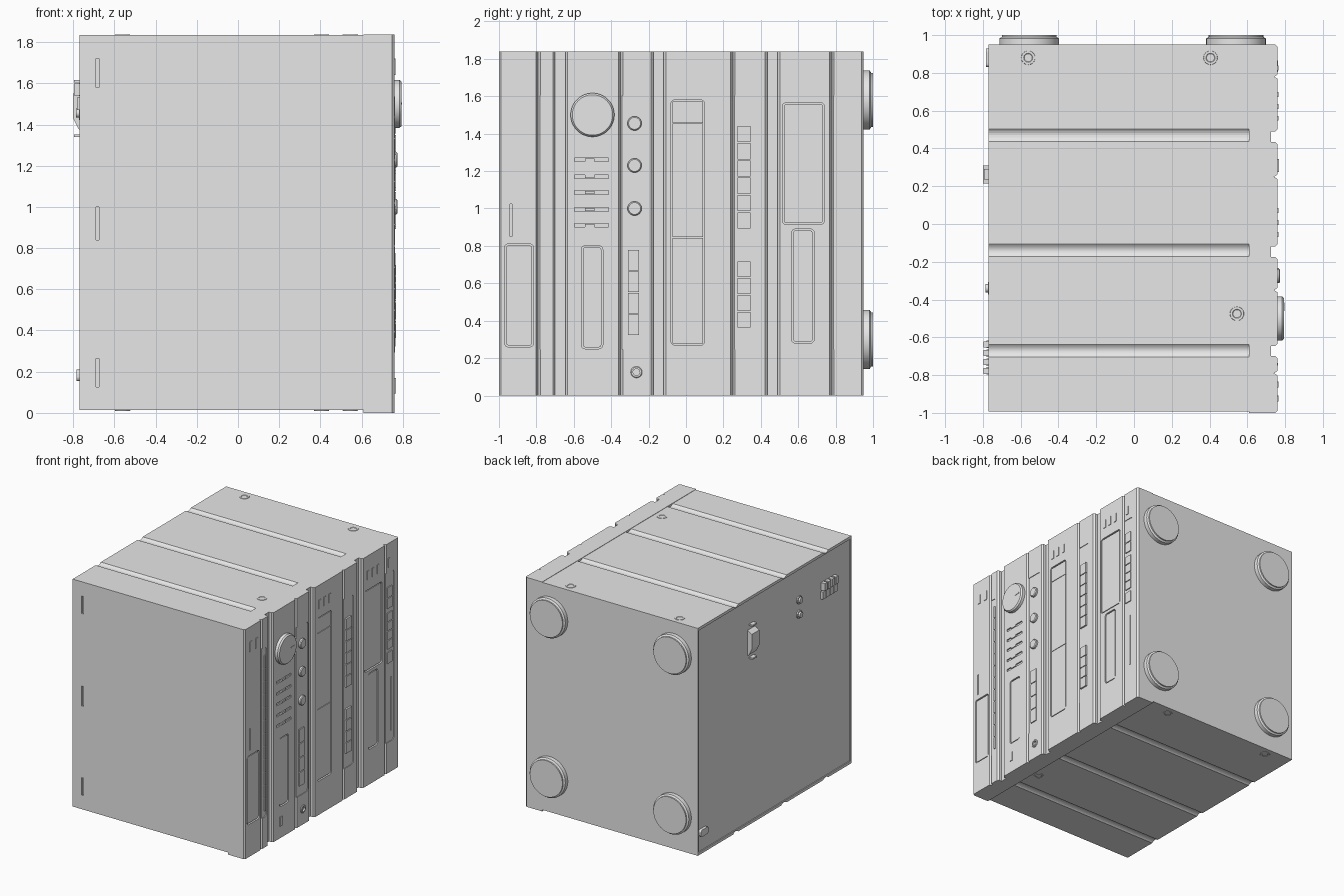
import bpy, bmesh, math
from mathutils import Vector

old = bpy.data.objects.get("Cube")
if old:
    bpy.data.objects.remove(old, do_unlink=True)

grey = bpy.data.materials.new("plain_grey")
grey.use_nodes = True
grey.diffuse_color = (0.8, 0.8, 0.8, 1)
grey.node_tree.nodes["Principled BSDF"].inputs["Base Color"].default_value = (0.8, 0.8, 0.8, 1)

FRONT, SPLIT, BACK = 0.76, 0.61, -0.77
TOP = 1.835


def finish(name, bm, smooth=False):
    bmesh.ops.recalc_face_normals(bm, faces=bm.faces)
    me = bpy.data.meshes.new(name)
    bm.to_mesh(me)
    bm.free()
    me.materials.append(grey)
    ob = bpy.data.objects.new(name, me)
    bpy.context.collection.objects.link(ob)
    if smooth:
        bpy.ops.object.select_all(action='DESELECT')
        ob.select_set(True)
        bpy.context.view_layer.objects.active = ob
        bpy.ops.object.shade_smooth_by_angle(angle=math.radians(35))
    return ob


def extrude(bm, points, direction):
    face = bm.faces.new([bm.verts.new(p) for p in points])
    new = bmesh.ops.extrude_face_region(bm, geom=[face])["geom"]
    bmesh.ops.translate(bm, vec=direction, verts=[v for v in new if isinstance(v, bmesh.types.BMVert)])


def slab(bm, y0, y1, z0, z1, x0, x1, rl=0, rr=0):
    """Rectangle in y and z, rounded on its low-y and high-y sides, spanning x0 to x1."""
    pts = []
    corners = ((y1, z1, rr, -1, -1), (y0, z1, rl, 1, -1), (y0, z0, rl, 1, 1), (y1, z0, rr, -1, 1))
    for i, (y, z, r, sy, sz) in enumerate(corners):
        steps = 5 if r else 1
        for k in range(steps):
            a = math.pi / 2 * (i + k / max(steps - 1, 1))
            pts.append((x0, y + sy * r + r * math.cos(a), z + sz * r + r * math.sin(a)))
    extrude(bm, pts, (x1 - x0, 0, 0))


def turned(bm, centre, axis, profile, n=32):
    """Stack of (radius, height) rings around an axis, closed at both ends."""
    rot = Vector((0, 0, 1)).rotation_difference(Vector(axis))
    rings = []
    for r, h in profile:
        ring = []
        for k in range(n):
            a = math.tau * k / n
            ring.append(bm.verts.new(Vector(centre) + rot @ Vector((r * math.cos(a), r * math.sin(a), h))))
        rings.append(ring)
    for lo, hi in zip(rings, rings[1:]):
        for k in range(n):
            bm.faces.new((lo[k], lo[(k + 1) % n], hi[(k + 1) % n], hi[k]))
    bm.faces.new(rings[0][::-1])
    bm.faces.new(rings[-1])


def cut(ob, bm):
    cutter = finish("cutter", bm)
    cutter.hide_render = True
    mod = ob.modifiers.new("cut", 'BOOLEAN')
    mod.operation, mod.solver, mod.object = 'DIFFERENCE', 'EXACT', cutter
    bpy.ops.object.select_all(action='DESELECT')
    ob.select_set(True)
    bpy.context.view_layer.objects.active = ob
    bpy.ops.object.modifier_apply(modifier=mod.name)
    bpy.data.objects.remove(cutter, do_unlink=True)


def stack(bm, y0, y1, z0, z1, count, x1, x0=FRONT - 0.02):
    """Column of equal buttons with narrow gaps."""
    step = (z1 - z0) / count
    for k in range(count):
        slab(bm, y0, y1, z0 + k * step + 0.003, z0 + (k + 1) * step - 0.003, x0, x1)


# Cabinet with rounded channels between the four units
channels = (-0.67, -0.14, 0.47)
top_edge = [(-0.993, TOP)]
for c in channels:
    for k in range(7):
        t = -1 + k / 3
        top_edge.append((c + 0.033 * t, TOP - 0.014 * (1 - t * t)))
top_edge.append((0.95, TOP))
mid = (TOP + 0.013) / 2
outline = top_edge + [(y, 2 * mid - z) for y, z in reversed(top_edge)]
bm = bmesh.new()
extrude(bm, [(BACK, y, z) for y, z in outline], (SPLIT - BACK, 0, 0))
cabinet = finish("cabinet", bm)
bm = bmesh.new()
slab(bm, -0.98, 0.937, 0.035, TOP - 0.022, BACK - 0.05, BACK + 0.008)
for z0, z1 in ((1.58, 1.72), (0.84, 1.0), (0.125, 0.265)):
    extrude(bm, [(-0.69, -1.05, z0), (-0.675, -1.05, z0), (-0.675, -1.05, z1), (-0.69, -1.05, z1)], (0, 0.067, 0))
cut(cabinet, bm)

# Control fascia: chamfered units, gaps between them and a fine seam in each
units = ((-1.0, -0.79, -0.70), (-0.645, -0.35, -0.175), (-0.12, 0.25, 0.435), (0.49, 0.78, 0.95))
pts = [(SPLIT, -1.0)]
for a, s, b in units:
    for i, (y, drop) in enumerate(((a, 0.035), (a, 0.012), (a + 0.012, 0), (s - 0.012, 0), (s, 0.018),
                                   (s + 0.012, 0), (b - 0.012, 0), (b, 0.012), (b, 0.035))):
        pts.append((FRONT - drop, y))
pts.append((SPLIT, 0.95))
bm = bmesh.new()
extrude(bm, [(x, y, 0) for x, y in pts], (0, 0, TOP + 0.003))
fascia = finish("fascia", bm)

windows = {"tuner_window": (-0.97, -0.815, 0.26, 0.81), "equalizer_window": (-0.56, -0.445, 0.25, 0.80),
           "cassette_door": (-0.08, 0.10, 0.27, 1.58), "disc_door": (0.515, 0.74, 0.915, 1.565),
           "disc_window": (0.565, 0.685, 0.28, 0.89)}
slider_heights = (0.91, 0.995, 1.085, 1.17, 1.26)
strip_ends = (-0.725, -0.2, 0.375, 0.89)

# Recesses in the fascia
bm = bmesh.new()
for y0, y1, z0, z1 in windows.values():
    slab(bm, y0, y1, z0, z1, FRONT - 0.014, FRONT + 0.05, 0.02, 0.02)
for (a, s, b), end in zip(units, strip_ends):
    slab(bm, s, end, 0.245, 1.605, FRONT - 0.005, FRONT + 0.05, 0, 0.025)
for z in slider_heights:
    slab(bm, -0.595, -0.415, z - 0.01, z + 0.01, FRONT - 0.01, FRONT + 0.05)
slab(bm, -0.942, -0.93, 0.85, 1.025, FRONT - 0.01, FRONT + 0.05)
turned(bm, (FRONT - 0.02, -0.265, 0.125), (1, 0, 0), [(0.019, 0), (0.019, 0.07)], 20)
cut(fascia, bm)

# Door and window panels set into their recesses
for name, (y0, y1, z0, z1) in windows.items():
    bm = bmesh.new()
    breaks = [z0 + 0.008, 0.845, 1.455, z1 - 0.008] if name == "cassette_door" else [z0 + 0.008, z1 - 0.008]
    last = len(breaks) - 2
    for k in range(last + 1):
        lo = breaks[k] + (0.002 if k else 0)
        hi = breaks[k + 1] - (0.002 if k < last else 0)
        slab(bm, y0 + 0.008, y1 - 0.008, lo, hi, FRONT - 0.016, FRONT - 0.004,
             0.013 if last == 0 else 0, 0.013 if last == 0 else 0)
    finish(name, bm)

# Small push buttons along the upper edge
bm = bmesh.new()
for y in (-0.925, -0.85):
    slab(bm, y - 0.016, y + 0.016, 1.64, 1.72, FRONT - 0.01, FRONT + 0.005, 0.004, 0.004)
for y in (-0.055, 0.008, 0.072, 0.56, 0.622, 0.685, 0.825):
    slab(bm, y - 0.013, y + 0.013, 1.65, 1.72, FRONT - 0.01, FRONT + 0.005)
finish("upper_buttons", bm)

# Button columns on the recessed strips
bm = bmesh.new()
stack(bm, -0.31, -0.25, 0.32, 0.78, 4, FRONT + 0.004)
finish("selector_buttons", bm)
bm = bmesh.new()
stack(bm, 0.275, 0.345, 0.89, 1.445, 6, FRONT + 0.008)
stack(bm, 0.275, 0.345, 0.36, 0.72, 4, FRONT + 0.008)
finish("cassette_buttons", bm)
bm = bmesh.new()
for z0, z1, n in ((1.315, 1.49, 2), (0.99, 1.285, 4), (0.875, 0.97, 1)):
    stack(bm, 0.805, 0.865, z0, z1, n, FRONT + 0.003)
slab(bm, 0.852, 0.857, 0.325, 0.755, FRONT - 0.01, FRONT)
finish("disc_buttons", bm)
bm = bmesh.new()
stack(bm, -0.748, -0.736, 0.29, 1.54, 12, FRONT + 0.003)
finish("tuner_strip_buttons", bm)

# Equalizer sliders and power switch
bm = bmesh.new()
for z in slider_heights:
    slab(bm, -0.54, -0.49, z - 0.008, z + 0.008, FRONT - 0.012, FRONT + 0.006)
finish("slider_handles", bm)
bm = bmesh.new()
slab(bm, -0.557, -0.53, 0.095, 0.17, FRONT - 0.01, FRONT + 0.006)
finish("power_switch", bm)

# Volume knob with its pointer, three tone knobs and a headphone socket
bm = bmesh.new()
turned(bm, (FRONT - 0.01, -0.5, 1.5), (1, 0, 0), [(0.117, 0), (0.117, 0.033), (0.108, 0.044)], 48)
finish("volume_knob", bm, True)
bm = bmesh.new()
slab(bm, -0.46, -0.415, 1.496, 1.506, FRONT + 0.02, FRONT + 0.037)
finish("volume_pointer", bm)
bm = bmesh.new()
for z in (1.455, 1.23, 1.0):
    turned(bm, (FRONT - 0.012, -0.275, z), (1, 0, 0), [(0.038, 0), (0.038, 0.02), (0.032, 0.026)], 24)
finish("tone_knobs", bm, True)
bm = bmesh.new()
turned(bm, (FRONT - 0.005, -0.265, 0.125), (1, 0, 0),
       [(0.02, 0), (0.031, 0), (0.031, 0.009), (0.027, 0.013), (0.018, 0.013), (0.018, -0.012)], 20)
finish("headphone_socket", bm, True)

# Four round feet
bm = bmesh.new()
for x in (-0.555, 0.54):
    for z in (0.30, 1.58):
        turned(bm, (x, 0.94, z), (0, 1, 0), [(0.158, 0), (0.158, 0.042), (0.145, 0.05), (0.145, 0.06)], 40)
finish("feet", bm, True)

# Ringed screws on both side walls
bm = bmesh.new()
for x, y in ((-0.56, 0.88), (0.405, 0.88), (0.545, -0.475)):
    for z, d in ((TOP, 1), (0.013, -1)):
        turned(bm, (x, y, z - 0.002 * d), (0, 0, d),
               [(0.038, 0), (0.036, 0.005), (0.024, 0.005), (0.021, 0.0025)], 24)
finish("side_screws", bm, True)

# Rear power inlet: tapered block between two clips
bm = bmesh.new()
extrude(bm, [(BACK + 0.02, 0.215, 1.36), (BACK - 0.005, 0.215, 1.38), (BACK - 0.03, 0.215, 1.43),
             (BACK - 0.03, 0.215, 1.55), (BACK + 0.02, 0.215, 1.58)], (0, 0.095, 0))
for z in (1.345, 1.61):
    slab(bm, 0.235, 0.29, z - 0.006, z + 0.006, BACK - 0.025, BACK + 0.02)
finish("power_inlet", bm)

# Rear antenna sockets, speaker terminals and cord outlet
bm = bmesh.new()
for z in (1.455, 1.57):
    turned(bm, (BACK + 0.01, -0.34, z), (-1, 0, 0), [(0.032, 0), (0.032, 0.012), (0.022, 0.012), (0.022, 0.026)], 16)
finish("rear_sockets", bm, True)
bm = bmesh.new()
for k in range(4):
    y = -0.778 + k * 0.047
    slab(bm, y - 0.02, y + 0.02, 1.47, 1.53, BACK - 0.012, BACK + 0.02)
    slab(bm, y - 0.016, y + 0.016, 1.54, 1.60, BACK - 0.026, BACK + 0.02)
finish("speaker_terminals", bm)
bm = bmesh.new()
slab(bm, 0.83, 0.93, 0.155, 0.21, BACK - 0.014, BACK + 0.02, 0.02, 0.02)
finish("cord_outlet", bm)
